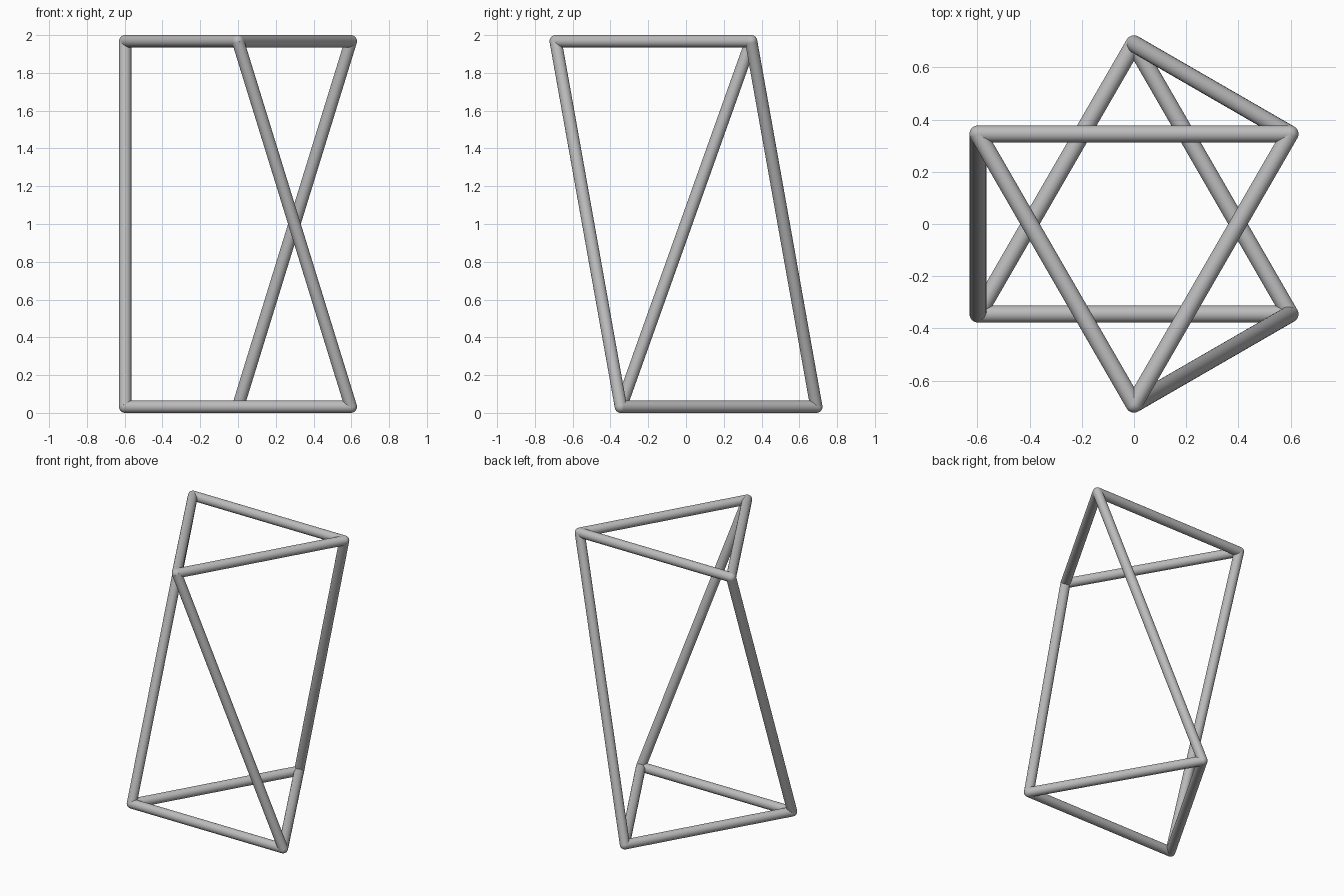
import bpy
import math
from mathutils import Vector

cube = bpy.data.objects.get("Cube")
if cube:
    bpy.data.objects.remove(cube, do_unlink=True)

TUBE = 0.0325      # tube radius
RING = 0.69        # corner distance from the axis
LOW, HIGH = TUBE, 2 - TUBE

grey = bpy.data.materials.new("grey metal")
grey.use_nodes = True
colour = (0.5, 0.5, 0.5, 1)
grey.diffuse_color = colour
grey.node_tree.nodes["Principled BSDF"].inputs["Base Color"].default_value = colour


def finish(name):
    obj = bpy.context.object
    obj.name = name
    obj.data.materials.append(grey)
    bpy.ops.object.shade_smooth_by_angle(angle=math.radians(40))


def tube(name, a, b):
    axis = b - a
    bpy.ops.mesh.primitive_cylinder_add(
        vertices=32, radius=TUBE, depth=axis.length, location=(a + b) / 2,
        rotation=axis.to_track_quat('Z', 'Y').to_euler())
    finish(name)


def joint(name, p):
    bpy.ops.mesh.primitive_uv_sphere_add(
        segments=32, ring_count=16, radius=TUBE, location=p)
    finish(name)


def triangle(start, z):
    angles = [math.radians(start + 120 * i) for i in range(3)]
    return [Vector((RING * math.cos(a), RING * math.sin(a), z)) for a in angles]


# Two triangles turned against each other
bottom = triangle(90, LOW)
top = triangle(30, HIGH)

for i in range(3):
    j = (i + 1) % 3
    tube(f"bottom_bar_{i + 1}", bottom[i], bottom[j])
    tube(f"top_bar_{i + 1}", top[i], top[j])
    # Slanted struts joining the triangles
    tube(f"strut_{i + 1}", bottom[i], top[i])
    # Rounded corners
    joint(f"bottom_joint_{i + 1}", bottom[i])
    joint(f"top_joint_{i + 1}", top[i])
